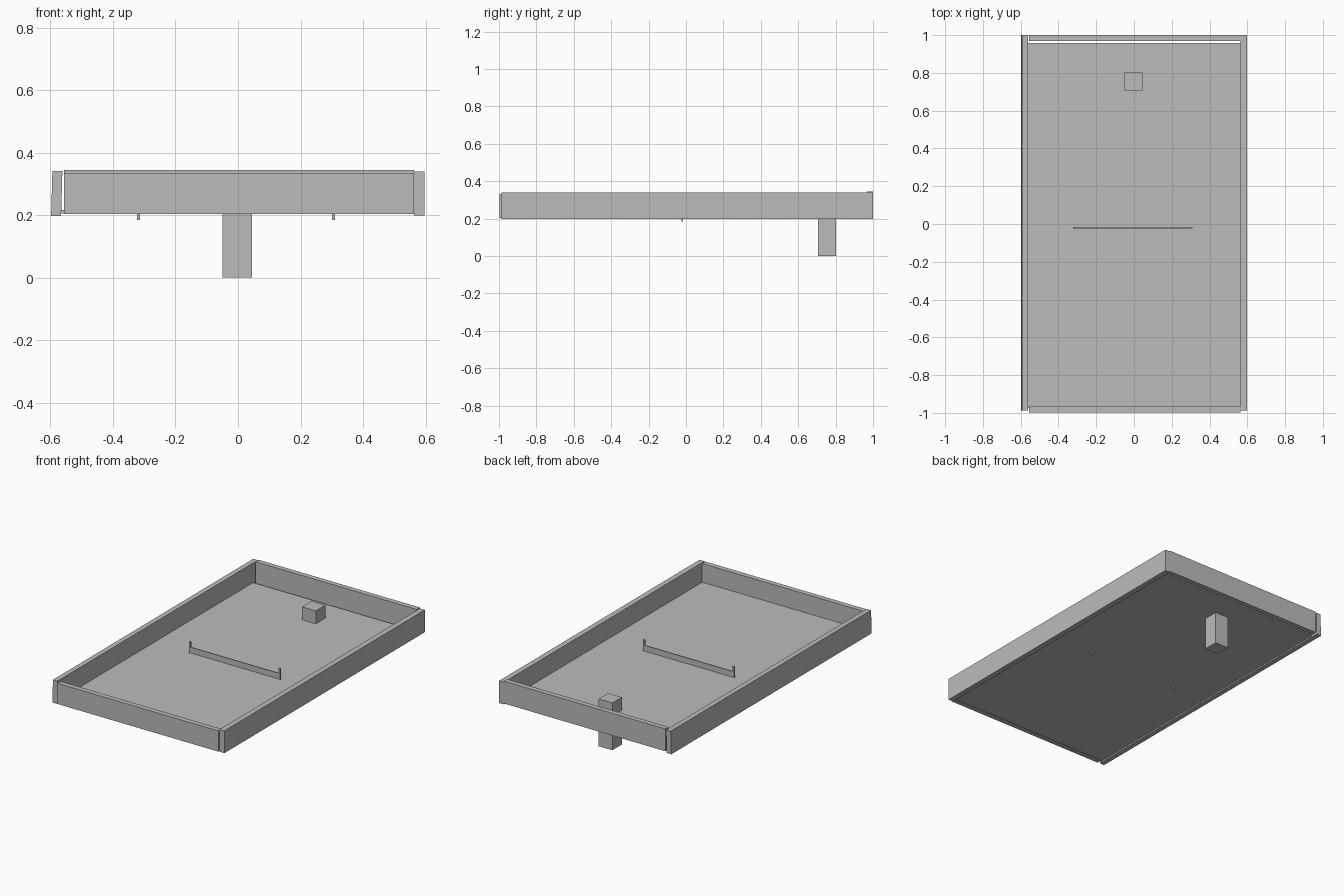
import bpy
import bmesh
from mathutils import Matrix, Vector

if "Cube" in bpy.data.objects:
    bpy.data.objects.remove(bpy.data.objects["Cube"], do_unlink=True)

grey = bpy.data.materials.new("plain grey")
grey.use_nodes = True
colour = (0.5, 0.5, 0.5, 1)
grey.diffuse_color = colour
grey.node_tree.nodes["Principled BSDF"].inputs["Base Color"].default_value = colour


def box(name, x, y, z, lean=0.0):
    """Box from its extents on each axis; lean shifts its top along x."""
    low, high = (Vector(c) for c in zip(x, y, z))
    bm = bmesh.new()
    bmesh.ops.create_cube(bm, size=1)
    size = Matrix.Diagonal(high - low).to_4x4()
    bmesh.ops.transform(bm, matrix=Matrix.Translation((low + high) / 2) @ size, verts=bm.verts)
    for v in bm.verts:
        if v.co.z > (low.z + high.z) / 2:
            v.co.x += lean
    mesh = bpy.data.meshes.new(name)
    bm.to_mesh(mesh)
    bm.free()
    mesh.materials.append(grey)
    obj = bpy.data.objects.new(name, mesh)
    bpy.context.collection.objects.link(obj)
    return obj


# Tray floor, stopping short of the back wall
box("floor", (-0.565, 0.565), (-0.975, 0.957), (0.205, 0.216))

# Surrounding walls
box("front_wall", (-0.557, 0.563), (-0.997, -0.965), (0.203, 0.333))
box("back_wall", (-0.557, 0.563), (0.968, 1.0), (0.205, 0.345))
box("right_wall", (-0.598, -0.566), (-0.987, 1.0), (0.197, 0.341), lean=0.004)
box("left_wall", (0.563, 0.597), (-0.987, 1.0), (0.199, 0.339))

# Post passing through the floor
box("post", (-0.05, 0.045), (0.707, 0.802), (0.0, 0.297))

# Low crossbar held by two pegs
for side, x in (("right", -0.318), ("left", 0.305)):
    box(side + "_peg", (x - 0.005, x + 0.005), (-0.025, -0.015), (0.185, 0.286))
box("crossbar", (-0.318, 0.305), (-0.023, -0.017), (0.216, 0.252))
